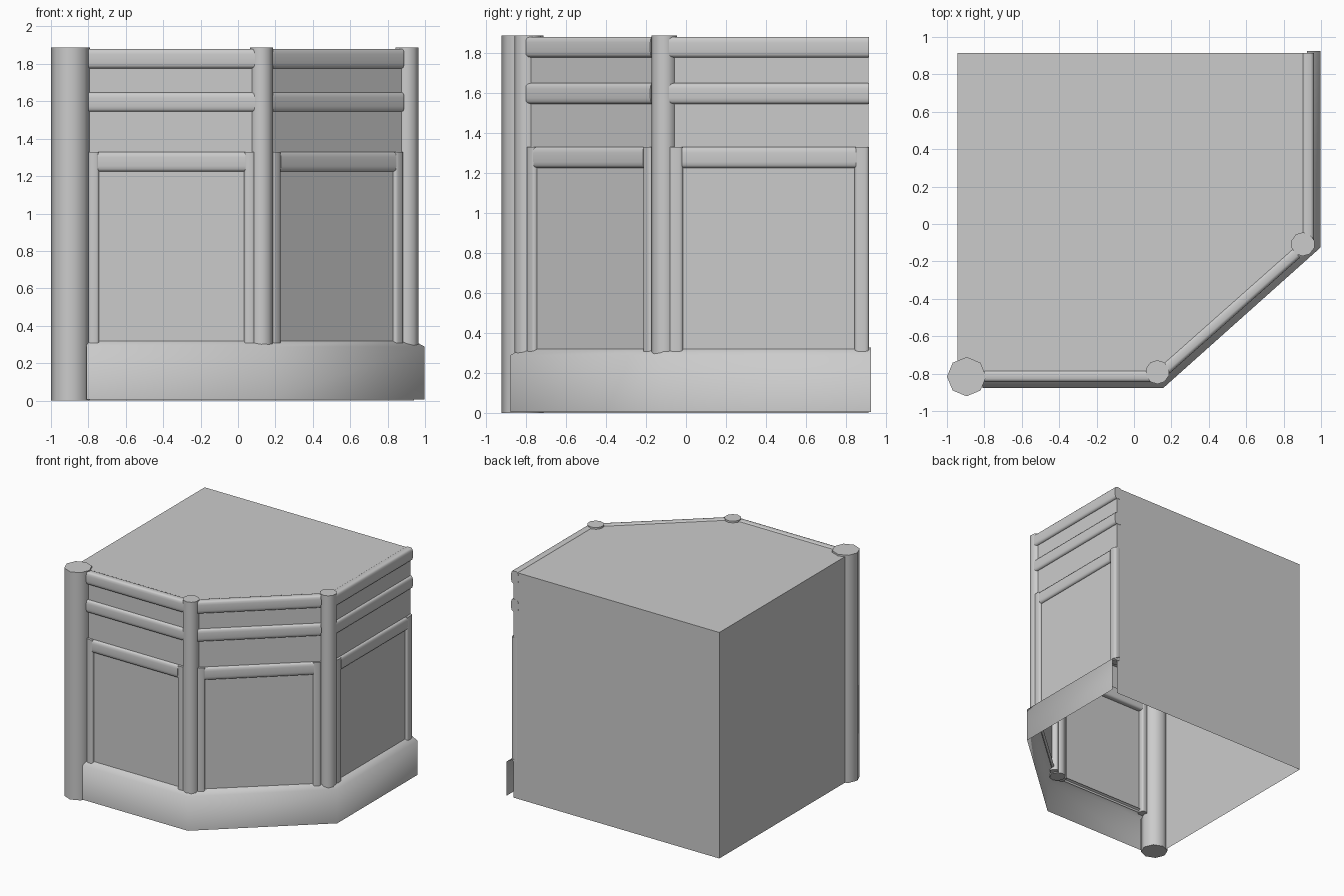
import bpy, bmesh, math
from mathutils import Matrix, Vector

cube = bpy.data.objects.get("Cube")
if cube:
    bpy.data.objects.remove(cube)

grey = bpy.data.materials.new("plain_grey")
grey.use_nodes = True
GREY = (0.6, 0.6, 0.6, 1)
grey.diffuse_color = GREY
grey.node_tree.nodes["Principled BSDF"].inputs["Base Color"].default_value = GREY


def finish(bm, name, angle=None):
    mesh = bpy.data.meshes.new(name)
    bm.to_mesh(mesh)
    bm.free()
    mesh.materials.append(grey)
    obj = bpy.data.objects.new(name, mesh)
    bpy.context.collection.objects.link(obj)
    if angle:
        bpy.ops.object.select_all(action='DESELECT')
        obj.select_set(True)
        bpy.context.view_layer.objects.active = obj
        bpy.ops.object.shade_smooth_by_angle(angle=math.radians(angle))


def strip(bm, lower, upper):
    """Join two equal rows of points with quads."""
    lo = [bm.verts.new(p) for p in lower]
    hi = [bm.verts.new(p) for p in upper]
    for i in range(len(lo) - 1):
        bm.faces.new((lo[i], lo[i + 1], hi[i + 1], hi[i]))


ROOF = 1.873
BACK = 0.913
LEFT = -0.945
FRONT = -0.825
RIGHT = 0.942

# Plan corners of the panelled walls, from the big post round to the back
plan = [Vector((LEFT, FRONT)), Vector((0.129, FRONT)),
        Vector((RIGHT, -0.104)), Vector((RIGHT, BACK))]

# Hollow body, open underneath; panelled walls stop behind the skirt
bm = bmesh.new()
strip(bm, [(p.x, p.y, 0.3) for p in plan], [(p.x, p.y, ROOF) for p in plan])
rear = [plan[3], Vector((LEFT, BACK)), plan[0]]
strip(bm, [(p.x, p.y, 0) for p in rear], [(p.x, p.y, ROOF) for p in rear])
bm.faces.new([bm.verts.new((p.x, p.y, ROOF)) for p in plan + [rear[1]]])
bmesh.ops.remove_doubles(bm, verts=bm.verts, dist=0.0001)
finish(bm, "body")

# Skirt with a sloping top ledge
outer = [(-0.81, -0.878), (0.155, -0.878), (0.998, -0.125), (0.998, 0.925)]
inner = [(-0.81, -0.808), (0.123, -0.808), (0.925, -0.097), (0.925, 0.925)]
bm = bmesh.new()
edge = [(x, y, 0.288) for x, y in outer]
strip(bm, [(x, y, 0.005) for x, y in outer], edge)
strip(bm, edge, [(x, y, 0.328) for x, y in inner])
bmesh.ops.remove_doubles(bm, verts=bm.verts, dist=0.0001)
finish(bm, "skirt", 80)


# Corner posts
def post(name, x, y, radius, z0, sides):
    bm = bmesh.new()
    height = 1.887 - z0
    bmesh.ops.create_cone(bm, cap_ends=True, segments=sides, radius1=radius,
                          radius2=radius, depth=height,
                          matrix=Matrix.Translation((x, y, z0 + height / 2)))
    finish(bm, name, 50)


post("large_corner_post", -0.895, -0.816, 0.105, 0, 8)
post("front_corner_post", 0.125, -0.792, 0.064, 0.293, 10)
post("right_corner_post", 0.903, -0.108, 0.064, 0.293, 10)


# Rounded trim set into the wall: a soft-cornered section swept along a line
def trim(name, start, end, across, out, half):
    section = []
    for k in range(16):
        a = math.tau * (k + 0.5) / 16
        u, v = (math.copysign(abs(t) ** 0.5, t) for t in (math.sin(a), math.cos(a)))
        section.append((half * u, 0.033 * v - 0.012))
    bm = bmesh.new()
    rings = [[bm.verts.new(p + across * u + out * v) for u, v in section]
             for p in (start, end)]
    n = len(section)
    for i in range(n):
        j = (i + 1) % n
        bm.faces.new((rings[0][i], rings[0][j], rings[1][j], rings[1][i]))
    for ring in rings:
        bm.faces.new(ring)
    bmesh.ops.recalc_face_normals(bm, faces=bm.faces)
    finish(bm, name, 50)


# Rails and panel frame on each wall: first and last are distances along it,
# wide is the half width of the uprights
UP = Vector((0, 0, 1))
walls = [("front", 0.145, 1.036, 0.029), ("diagonal", 0.06, 0.997, 0.031),
         ("right", 0.018, 1.019, 0.036)]
for i, (name, first, last, wide) in enumerate(walls):
    a, b = plan[i].to_3d(), plan[i + 1].to_3d()
    along = (b - a).normalized()
    out = along.cross(UP)

    def at(s, z):
        return a + along * s + UP * z

    for label, z in (("top", 1.828), ("middle", 1.596)):
        trim(f"{name}_{label}_rail", at(first, z), at(last, z), UP, out, 0.052)
    inset = 2 * wide - 0.006
    trim(f"{name}_panel_rail", at(first + inset, 1.277), at(last - inset, 1.277),
         UP, out, 0.053)
    for label, s in (("start", first + wide), ("end", last - wide)):
        trim(f"{name}_{label}_upright", at(s, 0.3), at(s, 1.33), along, out, wide)
